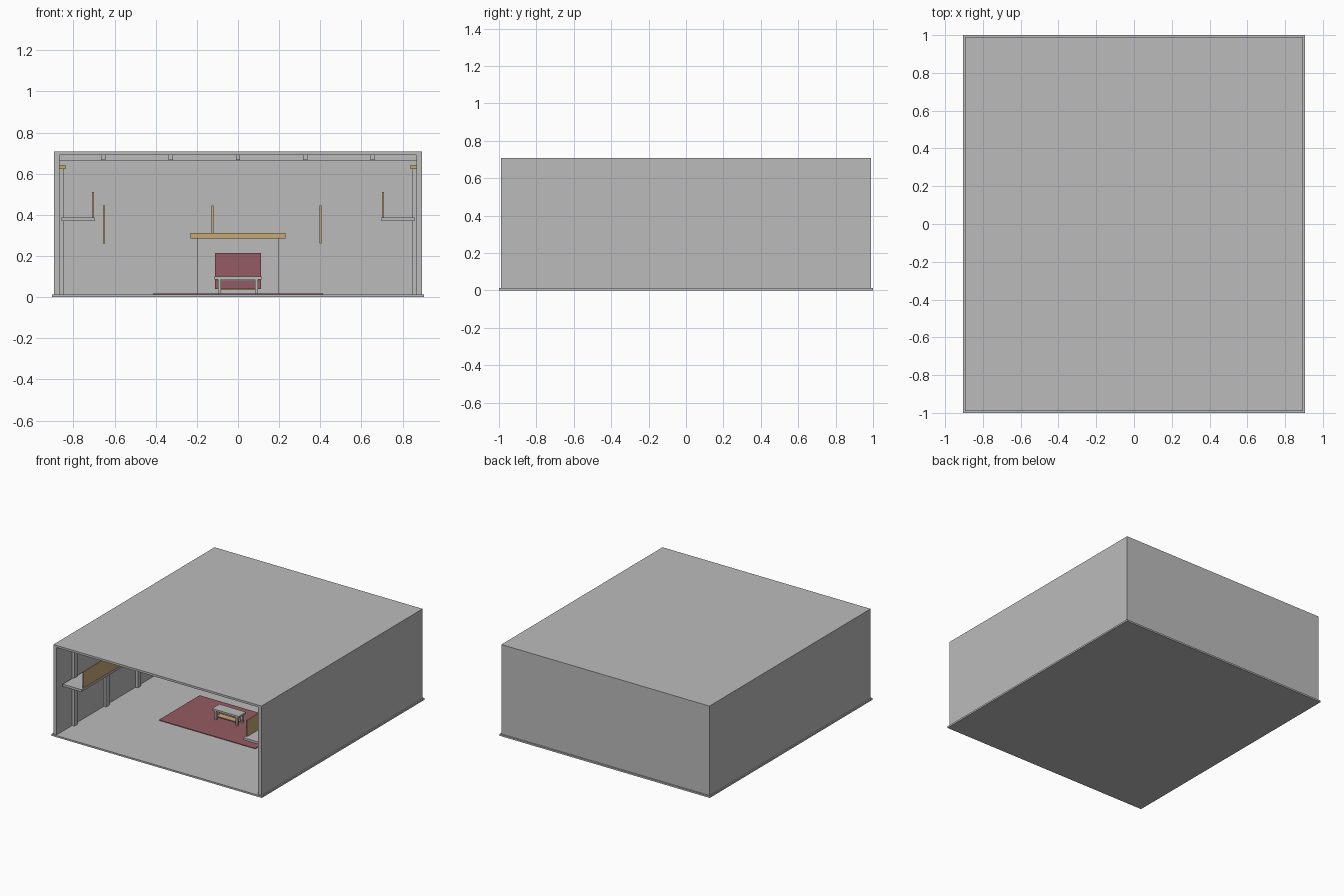
import bpy
import bmesh
import math

cube = bpy.data.objects.get("Cube")
if cube:
    bpy.data.objects.remove(cube, do_unlink=True)


def material(name, rgb):
    m = bpy.data.materials.new(name)
    m.use_nodes = True
    col = (*rgb, 1.0)
    m.diffuse_color = col
    m.node_tree.nodes["Principled BSDF"].inputs["Base Color"].default_value = col
    return m


GREY = material("stone_grey", (0.5, 0.5, 0.5))
GOLD = material("gold_wood", (0.57, 0.40, 0.18))
RED = material("red_cloth", (0.30, 0.105, 0.125))


def finish(name, bm, mat):
    bmesh.ops.recalc_face_normals(bm, faces=bm.faces)
    mesh = bpy.data.meshes.new(name)
    bm.to_mesh(mesh)
    bm.free()
    mesh.materials.append(mat)
    ob = bpy.data.objects.new(name, mesh)
    bpy.context.scene.collection.objects.link(ob)
    return ob


def box(name, x, y, z, mat):
    """Box from (min, max) pairs on each axis."""
    bm = bmesh.new()
    bmesh.ops.create_cube(bm, size=1)
    for v in bm.verts:
        for i, (lo, hi) in enumerate((x, y, z)):
            v.co[i] = hi if v.co[i] > 0 else lo
    return finish(name, bm, mat)


def mid(c, w):
    return (c - w / 2, c + w / 2)


def mirrored(side, a, b):
    return tuple(sorted((side * a, side * b)))


FLOOR = 0.013
CEIL = 0.692
TOP = 0.708
SIDES = ((1, "left"), (-1, "right"))
BAYS = [-0.78, -0.39, 0, 0.39, 0.78]

# Shell: floor slab, walls and roof, open at the front
box("floor_slab", (-0.905, 0.905), (-1, 1), (0, FLOOR), GREY)
box("roof", (-0.895, 0.895), (-0.99, 0.99), (CEIL, TOP), GREY)
box("back_wall", (-0.867, 0.867), (0.963, 0.99), (FLOOR, CEIL), GREY)
for s, side in SIDES:
    box(side + "_wall", mirrored(s, 0.867, 0.895), (-0.99, 0.99), (FLOOR, CEIL), GREY)

# Pilasters with gold capitals, and galleries with gold parapets
for s, side in SIDES:
    for y in BAYS:
        box(side + "_pilaster", mirrored(s, 0.847, 0.867), mid(y, 0.04), (FLOOR, 0.623), GREY)
        box(side + "_capital", mirrored(s, 0.838, 0.867), mid(y, 0.06), (0.623, 0.643), GOLD)
    box(side + "_gallery_floor", mirrored(s, 0.697, 0.857), (-0.93, 0.93), (0.369, 0.387), GREY)
    box(side + "_gallery_parapet", mirrored(s, 0.701, 0.709), (-0.9, 0.9), (0.387, 0.512), GOLD)

# Ceiling beams in both directions
for x in (-0.655, -0.327, 0, 0.327, 0.655):
    box("long_beam", mid(x, 0.02), (-0.93, 0.963), (0.667, CEIL), GREY)
for y in BAYS:
    box("cross_beam", (-0.867, 0.867), mid(y, 0.03), (0.664, CEIL), GREY)


# Arched niches on the back wall
def arch(name, cx, r, z0, z1, y0, y1, mat):
    bm = bmesh.new()
    pts = [(cx + r, z0)]
    pts += [(cx + r * math.cos(math.pi * i / 16), z1 + r * math.sin(math.pi * i / 16))
            for i in range(17)]
    pts += [(cx - r, z0)]
    face = bm.faces.new([bm.verts.new((x, y0, z)) for x, z in pts])
    ext = bmesh.ops.extrude_face_region(bm, geom=[face])
    for v in ext["geom"]:
        if isinstance(v, bmesh.types.BMVert):
            v.co.y = y1
    return finish(name, bm, mat)


for cx in (-0.527, 0, 0.527):
    arch("arched_panel", cx, 0.122, 0.26, 0.443, 0.961, 0.965, GREY)
    box("arch_jamb", mid(cx - 0.125, 0.01), (0.952, 0.963), (0.26, 0.445), GOLD)

# Altar with gold top and red frontal cloth
box("altar_body", (-0.197, 0.197), (0.56, 0.74), (FLOOR, 0.286), GREY)
box("altar_top", (-0.23, 0.23), (0.53, 0.77), (0.286, 0.311), GOLD)
box("altar_cloth", (-0.112, 0.112), (0.551, 0.56), (0.04, 0.215), RED)

# Rug
box("rug", (-0.414, 0.414), (-0.38, 0.12), (FLOOR, 0.018), RED)

# Bench standing on the rug
BY = -0.11
box("bench_seat", (-0.115, 0.115), mid(BY, 0.09), (0.086, 0.1), GREY)
box("bench_apron", (-0.1, 0.1), mid(BY, 0.06), (0.078, 0.086), GREY)
box("bench_stretcher", (-0.09, 0.09), mid(BY, 0.05), (0.034, 0.041), GOLD)
for s, side in SIDES:
    for dy in (-0.032, 0.032):
        box(side + "_bench_leg", mid(s * 0.09, 0.015), mid(BY + dy, 0.015), (0.018, 0.086), GREY)
